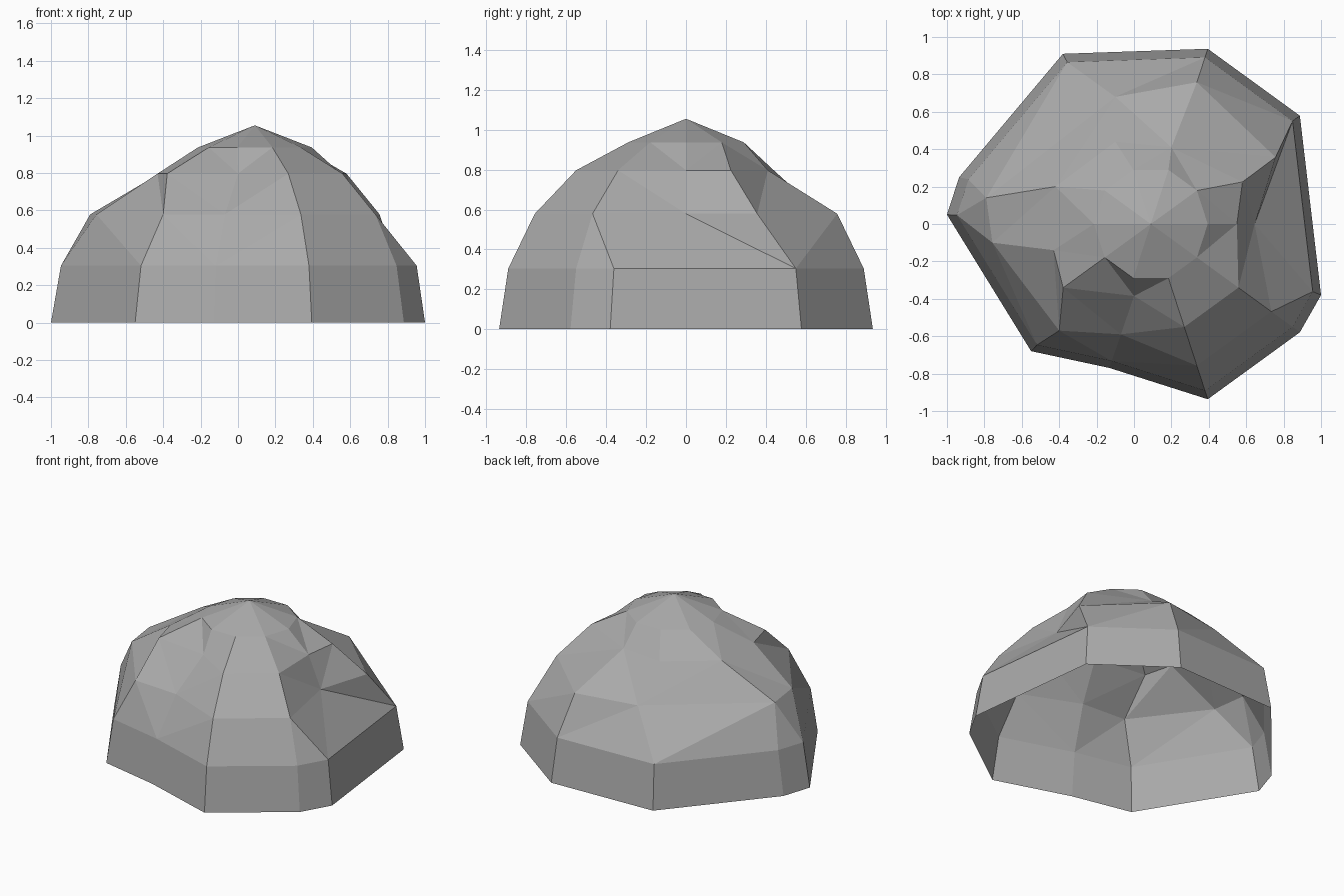
import bpy, bmesh
from math import sin, cos, pi

if "Cube" in bpy.data.objects:
    bpy.data.objects.remove(bpy.data.objects["Cube"])

SIDES, RINGS, RADIUS, CENTRE_X, PEAK = 10, 5, 0.985, 0.09, 1.055

# Corners of the dome pushed in or out: (ring, side) -> x, y
dents = {
    (0, 0): (1.0, -0.38), (0, 3): (-0.38, 0.91), (0, 4): (-0.935, 0.25),
    (0, 5): (-1.0, 0.05), (0, 6): (-0.55, -0.68), (0, 7): (-0.13, -0.77),
    (2, 0): (0.645, 0), (2, 1): (0.757, 0.357), (2, 3): (-0.1, 0.68),
    (2, 4): (-0.79, 0.14), (2, 5): (-0.757, -0.1), (2, 6): (-0.4, -0.57),
    (2, 7): (-0.07, -0.59),
    (3, 0): (0.55, 0), (3, 1): (0.58, 0.225), (3, 2): (0.2, 0.41),
    (3, 3): (-0.1, 0.44), (3, 4): (-0.42, 0.2), (3, 5): (-0.43, -0.14),
    (3, 7): (0, -0.385),
}


def corner(ring, side):
    """Position of one dome corner; the second ring follows the foot ring."""
    tilt, turn = ring * pi / 10, side * 2 * pi / SIDES
    spread = cos(tilt)
    x = CENTRE_X + RADIUS * spread * cos(turn)
    y = RADIUS * spread * sin(turn)
    if (ring, side) in dents:
        x, y = dents[ring, side]
    elif ring == 1 and (0, side) in dents:
        foot_x, foot_y = dents[0, side]
        x, y = CENTRE_X + (foot_x - CENTRE_X) * spread, foot_y * spread
    return x, y, RADIUS * sin(tilt)


# Open-bottomed faceted rock dome
bm = bmesh.new()
rings = [[bm.verts.new(corner(r, s)) for s in range(SIDES)] for r in range(RINGS)]
peak = bm.verts.new((CENTRE_X, 0, PEAK))
for s in range(SIDES):
    n = (s + 1) % SIDES
    for low, high in zip(rings, rings[1:]):
        bm.faces.new((low[s], low[n], high[n], high[s]))
    bm.faces.new((rings[-1][s], rings[-1][n], peak))
bmesh.ops.triangulate(bm, faces=bm.faces[:], quad_method='SHORT_EDGE')
mesh = bpy.data.meshes.new("rock_dome")
bm.to_mesh(mesh)
bm.free()

# Stone grey
stone = bpy.data.materials.new("stone_grey")
stone.use_nodes = True
grey = (0.4, 0.4, 0.4, 1)
stone.diffuse_color = grey
stone.node_tree.nodes["Principled BSDF"].inputs["Base Color"].default_value = grey
mesh.materials.append(stone)

rock = bpy.data.objects.new("rock_dome", mesh)
bpy.context.collection.objects.link(rock)
